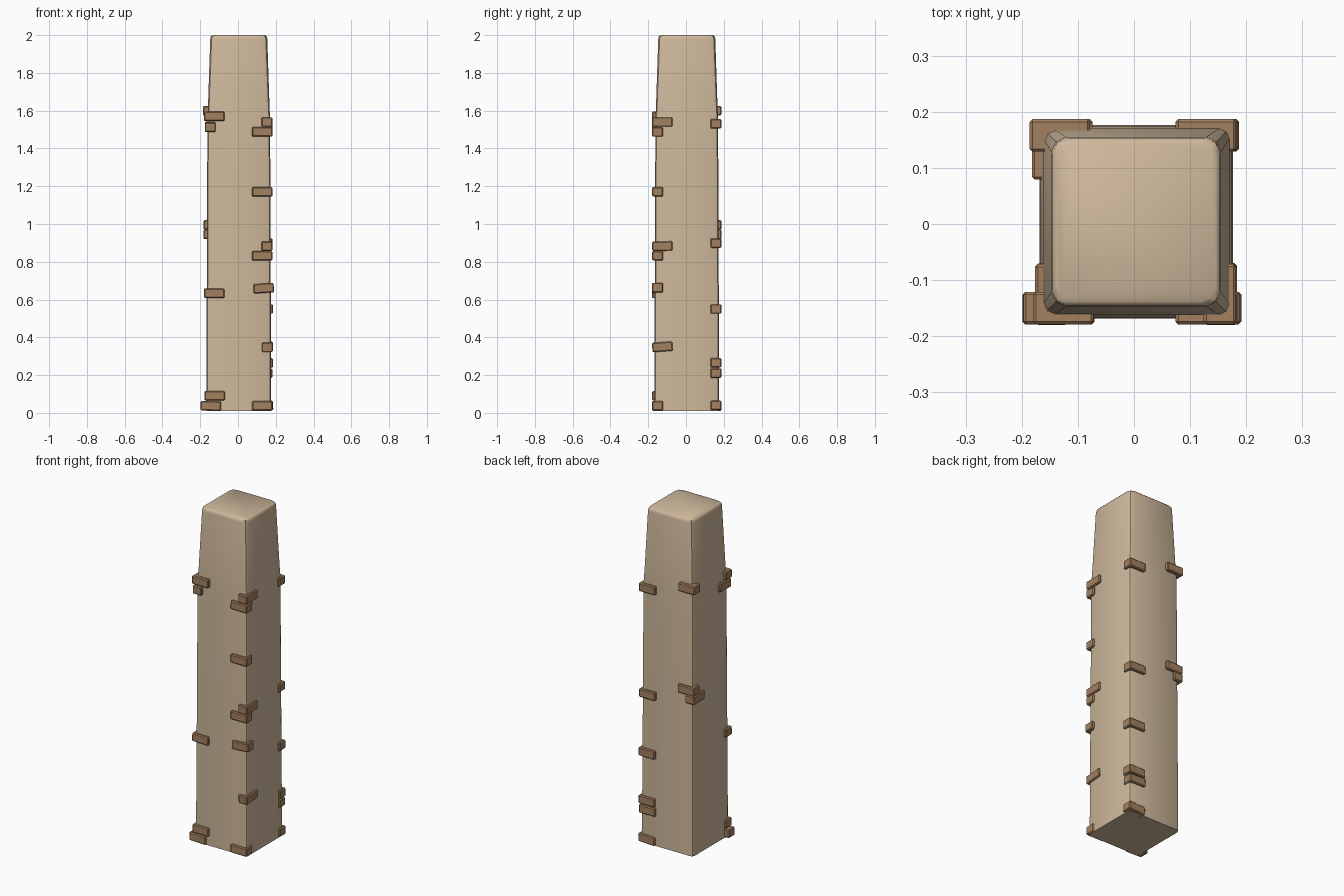
import bpy, bmesh, math
from mathutils import Matrix, Vector

if "Cube" in bpy.data.objects:
    bpy.data.objects.remove(bpy.data.objects["Cube"])


def material(name, rgb):
    m = bpy.data.materials.new(name)
    m.diffuse_color = (*rgb, 1)
    m.use_nodes = True
    m.node_tree.nodes["Principled BSDF"].inputs["Base Color"].default_value = m.diffuse_color
    return m


PLASTER = material("tan plaster", (0.62, 0.48, 0.33))
BRICK = material("brown brick", (0.37, 0.22, 0.115))
CX = CY = 0.004


def finish(bm, name, mat):
    bmesh.ops.recalc_face_normals(bm, faces=bm.faces)
    me = bpy.data.meshes.new(name)
    bm.to_mesh(me)
    bm.free()
    me.materials.append(mat)
    ob = bpy.data.objects.new(name, me)
    bpy.context.collection.objects.link(ob)
    return ob


def ring(bm, half, radius, z):
    # square with rounded corners
    verts = []
    for q in range(4):
        mid = math.radians(45 + 90 * q)
        c = (half - radius) * math.sqrt(2)
        for k in range(3):
            a = math.radians(90 * q + 45 * k)
            verts.append(bm.verts.new((CX + c * math.cos(mid) + radius * math.cos(a),
                                       CY + c * math.sin(mid) + radius * math.sin(a), z)))
    return verts


# pillar body: lofted rounded squares, tapering towards the top
bm = bmesh.new()
profile = [(0.172, 0.018, 0.01), (0.171, 0.018, 0.3), (0.168, 0.018, 1.0),
           (0.166, 0.018, 1.55), (0.163, 0.02, 1.62),
           (0.151, 0.026, 1.98), (0.149, 0.027, 1.993), (0.142, 0.028, 2.0)]
rings = [ring(bm, *p) for p in profile]
for lo, hi in zip(rings, rings[1:]):
    for i in range(12):
        j = (i + 1) % 12
        bm.faces.new((lo[i], lo[j], hi[j], hi[i]))
bm.faces.new(rings[0])
bm.faces.new(rings[-1])
pillar = finish(bm, "pillar", PLASTER)
bpy.context.view_layer.objects.active = pillar
pillar.select_set(True)
bpy.ops.object.shade_smooth_by_angle(angle=math.radians(40))
pillar.select_set(False)

# corner bricks: x side, y side, height, long axis, tilt in degrees, x shift
bricks = [
    (-1, -1, 1.57, 'x', 0, 0), (-1, -1, 1.515, 'y', 2, 0.004),
    (-1, -1, 0.633, 'x', 1, 0), (-1, -1, 0.09, 'x', 0, 0.002),
    (-1, -1, 0.037, 'x', 2, -0.018),
    (1, -1, 1.54, 'y', 0, 0), (1, -1, 1.488, 'x', 1, 0),
    (1, -1, 1.17, 'x', 0, 0), (1, -1, 0.883, 'y', 1, 0),
    (1, -1, 0.832, 'x', 0, 0), (1, -1, 0.66, 'x', -4, 0.008),
    (1, -1, 0.35, 'y', 4, 0.002), (1, -1, 0.037, 'x', 0, 0),
    (1, 1, 1.53, 'x', 0, 0), (1, 1, 0.90, 'x', 1, 0),
    (1, 1, 0.55, 'x', 0, 0.003), (1, 1, 0.265, 'x', 0, 0.003),
    (1, 1, 0.21, 'x', 1, 0), (1, 1, 0.037, 'x', -3, 0.004),
    (-1, 1, 1.60, 'x', 0, -0.006), (-1, 1, 0.995, 'x', 0, -0.002),
    (-1, 1, 0.945, 'y', 0, -0.002),
]
OUT = 0.181
for sx, sy, z, axis, tilt, dx in bricks:
    lx, ly = (0.108, 0.058) if axis == 'x' else (0.058, 0.108)
    bm = bmesh.new()
    bmesh.ops.create_cube(bm, size=1, matrix=Matrix.Diagonal((lx, ly, 0.05, 1)))
    bmesh.ops.bevel(bm, geom=bm.edges[:], offset=0.005, segments=1, affect='EDGES')
    rot = Matrix.Rotation(math.radians(tilt), 4, 'Y' if axis == 'x' else 'X')
    pos = Vector((CX - 0.003 + sx * (OUT - lx / 2) + dx, CY + sy * (OUT + 0.002 - ly / 2), z))
    bmesh.ops.transform(bm, matrix=Matrix.Translation(pos) @ rot, verts=bm.verts)
    # keep the lowest bricks on the ground
    for v in bm.verts:
        v.co.z = max(v.co.z, 0)
    finish(bm, "corner_brick", BRICK)
